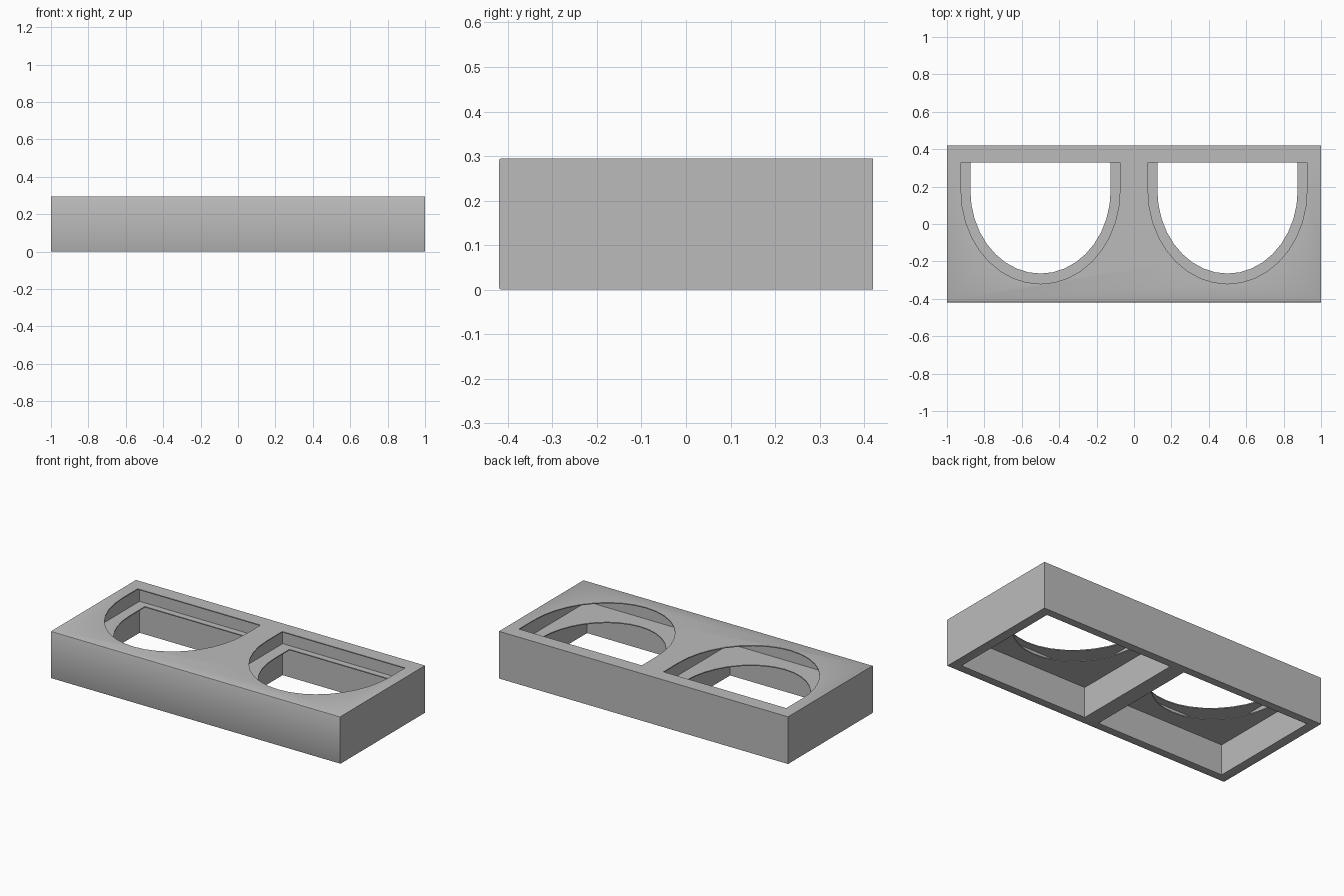
import bpy
import bmesh
from math import cos, sin, pi

old = bpy.data.objects.get("Cube")
if old:
    bpy.data.objects.remove(old, do_unlink=True)

HEIGHT = 0.295
DEPTH = 0.84
SHEET = 0.006          # thickness of the top sheet and the middle shelf
SHELF_TOP = 0.197      # height of the shelf surface

grey = bpy.data.materials.new("plain grey")
grey.use_nodes = True
colour = (0.5, 0.5, 0.5, 1)
grey.diffuse_color = colour
grey.node_tree.nodes["Principled BSDF"].inputs["Base Color"].default_value = colour


def prism(name, outline, z0, z1):
    """Extrude a flat outline between two heights."""
    bm = bmesh.new()
    base = bm.faces.new([bm.verts.new((x, y, z0)) for x, y in outline])
    top = bmesh.ops.extrude_face_region(bm, geom=[base])["geom"]
    bmesh.ops.translate(bm, vec=(0, 0, z1 - z0),
                        verts=[v for v in top if isinstance(v, bmesh.types.BMVert)])
    bmesh.ops.recalc_face_normals(bm, faces=bm.faces)
    mesh = bpy.data.meshes.new(name)
    bm.to_mesh(mesh)
    bm.free()
    mesh.materials.append(grey)
    obj = bpy.data.objects.new(name, mesh)
    bpy.context.collection.objects.link(obj)
    return obj


def rectangle(x0, x1, y0, y1):
    return [(x0, y0), (x1, y0), (x1, y1), (x0, y1)]


def half_round(cx, half_width, drop, steps=18):
    """Straight back edge and sides, elliptical front."""
    mid, back = 0.18, 0.33
    arc = [(cx - half_width * cos(pi * i / steps), mid - drop * sin(pi * i / steps))
           for i in range(steps + 1)]
    return arc + [(cx + half_width, back), (cx - half_width, back)]


# Outer block with slightly softened long front edges
body = prism("twin_opening_frame", rectangle(-1, 1, -DEPTH / 2, DEPTH / 2), 0, HEIGHT)
bm = bmesh.new()
bm.from_mesh(body.data)
front = [e for e in bm.edges
         if all(v.co.y < 0 for v in e.verts) and abs(e.verts[0].co.x - e.verts[1].co.x) > 1]
bmesh.ops.bevel(bm, geom=front, offset=0.006, segments=2, affect='EDGES', profile=0.5)
bm.to_mesh(body.data)
bm.free()

# Pockets below and above the shelf, and the openings through shelf and top
cutters = []
for side, cx in (("left", 0.495), ("right", -0.495)):
    room = rectangle(cx - 0.445, cx + 0.445, -0.365, 0.37)
    ledge, rim = half_round(cx * 1.01, 0.375, 0.445), half_round(cx * 1.01, 0.425, 0.5)
    cutters += [
        prism(side + "_lower_pocket_cutter", room, -0.1, SHELF_TOP - SHEET),
        prism(side + "_upper_pocket_cutter", room, SHELF_TOP, HEIGHT - SHEET),
        prism(side + "_shelf_opening_cutter", ledge, 0.15, 0.24),
        prism(side + "_top_opening_cutter", rim, 0.25, 0.4),
    ]

for cutter in cutters:
    cutter.hide_render = True
    mod = body.modifiers.new(cutter.name, 'BOOLEAN')
    mod.operation = 'DIFFERENCE'
    mod.solver = 'EXACT'
    mod.object = cutter

# Bake the cuts into the frame and drop the cutters
bpy.context.view_layer.update()
graph = bpy.context.evaluated_depsgraph_get()
result = bpy.data.meshes.new_from_object(body.evaluated_get(graph))
body.modifiers.clear()
body.data = result
for cutter in cutters:
    bpy.data.objects.remove(cutter, do_unlink=True)

bpy.context.view_layer.objects.active = body
body.select_set(True)
bpy.ops.object.shade_smooth_by_angle()
